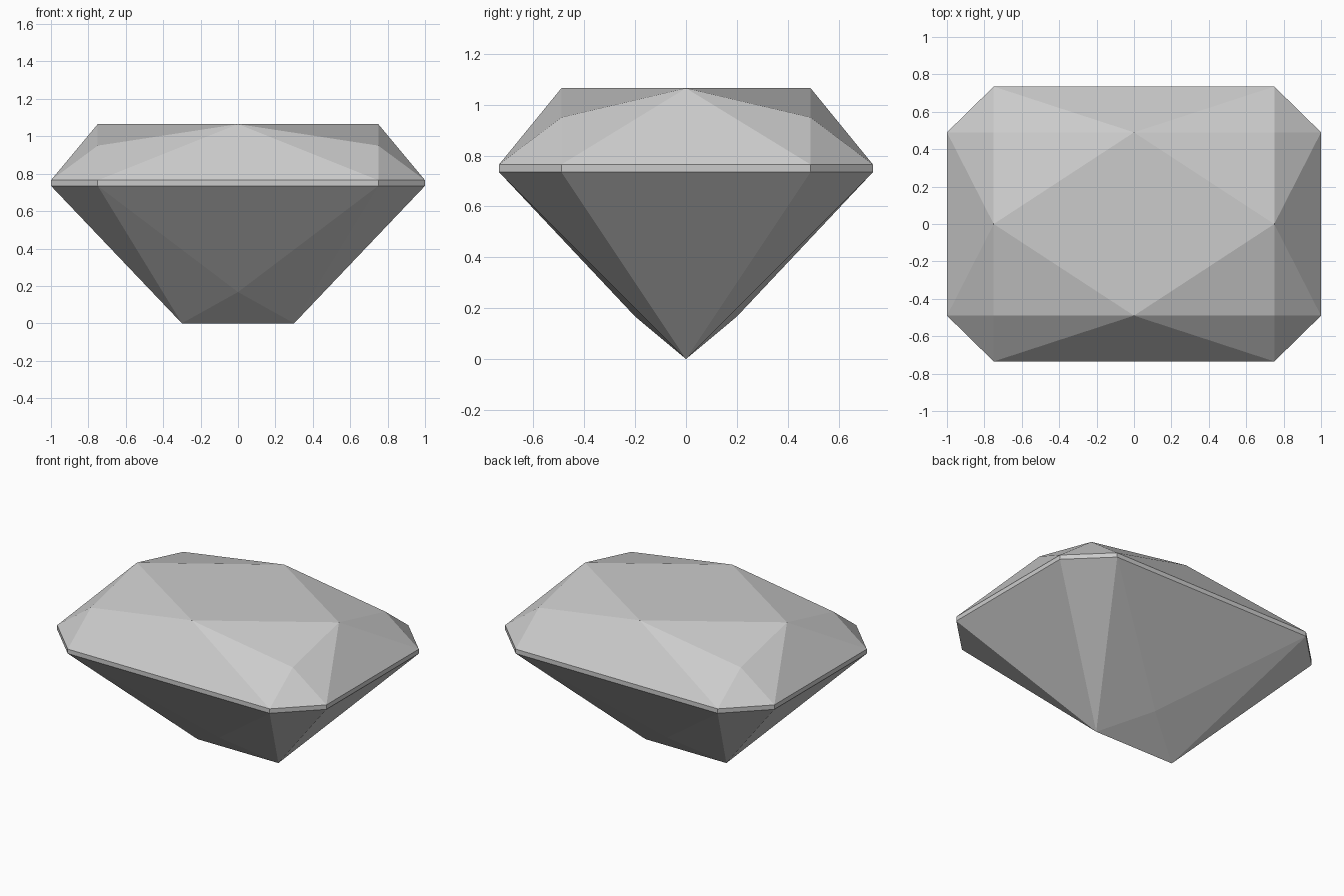
import bpy
import bmesh
from mathutils import Vector

cube = bpy.data.objects.get("Cube")
if cube:
    bpy.data.objects.remove(cube, do_unlink=True)

# Single pale grey stone colour
stone = bpy.data.materials.new("pale_grey_stone")
stone.use_nodes = True
stone.diffuse_color = (0.6, 0.6, 0.6, 1)
stone.node_tree.nodes["Principled BSDF"].inputs["Base Color"].default_value = stone.diffuse_color

# Main dimensions
LONG, WIDE = 1.0, 0.735          # girdle half sizes
CUT_X, CUT_Y = 0.75, 0.49        # where the clipped corners begin
LOW, HIGH, TABLE, SHOULDER = 0.735, 0.765, 1.065, 0.95


def outline(z):
    """Girdle points of one quarter: front middle, corner, corner, side middle."""
    return [Vector(p) for p in ((0, -WIDE, z), (CUT_X, -WIDE, z), (LONG, -CUT_Y, z), (LONG, 0, z))]


def make_part(name, facets):
    """Mirror quarter facets to all four sides and join the split ones."""
    bm = bmesh.new()
    for sx in (1, -1):
        for sy in (1, -1):
            for facet in facets:
                bm.faces.new([bm.verts.new((p.x * sx, p.y * sy, p.z)) for p in facet])
    bmesh.ops.remove_doubles(bm, verts=bm.verts, dist=0.0005)
    bmesh.ops.dissolve_limit(bm, angle_limit=0.01, verts=bm.verts, edges=bm.edges)
    # Face everything away from the centre of the stone
    for face in bm.faces:
        face.normal_update()
        if face.normal.dot(face.calc_center_median() - Vector((0, 0, 0.7))) < 0:
            face.normal_flip()
    mesh = bpy.data.meshes.new(name)
    bm.to_mesh(mesh)
    bm.free()
    mesh.materials.append(stone)
    bpy.context.collection.objects.link(bpy.data.objects.new(name, mesh))


# Crown: diamond-shaped table, star facets, and long facets down to the girdle
f_mid, f_cor, s_cor, s_mid = outline(HIGH)
centre = Vector((0, 0, TABLE))
front_tip = Vector((0, -CUT_Y, TABLE))
side_tip = Vector((CUT_X, 0, TABLE))
shoulder = Vector((CUT_X, -CUT_Y, SHOULDER))
make_part("crown", [
    (centre, front_tip, side_tip),
    (front_tip, shoulder, side_tip),
    (front_tip, f_mid, f_cor),
    (front_tip, f_cor, shoulder),
    (shoulder, f_cor, s_cor),
    (shoulder, s_cor, side_tip),
    (side_tip, s_cor, s_mid),
])

# Girdle: thin upright band
upper, lower = outline(HIGH), outline(LOW)
make_part("girdle", [(lower[i], lower[i + 1], upper[i + 1], upper[i]) for i in range(3)])

# Pavilion: facets down to a keel edge
f_mid, f_cor, s_cor, s_mid = lower
keel_mid = Vector((0, 0, 0))
keel_end = Vector((0.3, 0, 0))
belly = Vector((0, -0.2, 0.167))
make_part("pavilion", [
    (belly, f_mid, f_cor),
    (belly, f_cor, keel_end),
    (belly, keel_end, keel_mid),
    (keel_end, f_cor, s_cor),
    (keel_end, s_cor, s_mid),
])
